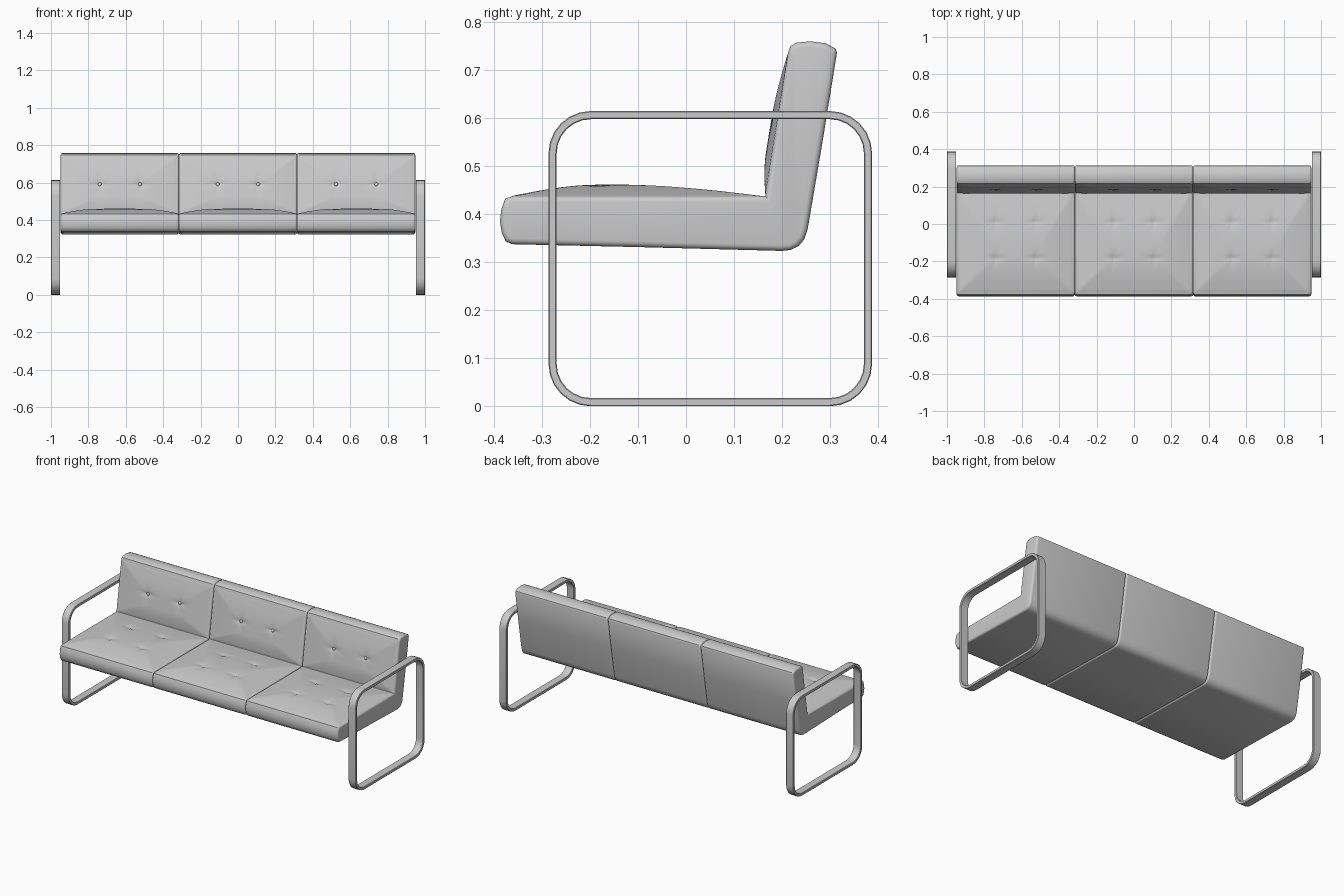
import bpy, bmesh, math
from mathutils import Vector, Matrix

if "Cube" in bpy.data.objects:
    bpy.data.objects.remove(bpy.data.objects["Cube"])

grey = bpy.data.materials.new("light grey")
grey.diffuse_color = (0.6, 0.6, 0.6, 1)
grey.use_nodes = True
grey.node_tree.nodes["Principled BSDF"].inputs["Base Color"].default_value = grey.diffuse_color


def finish(name, bm, angle=40):
    bmesh.ops.recalc_face_normals(bm, faces=bm.faces)
    mesh = bpy.data.meshes.new(name)
    bm.to_mesh(mesh)
    bm.free()
    ob = bpy.data.objects.new(name, mesh)
    bpy.context.collection.objects.link(ob)
    mesh.materials.append(grey)
    bpy.ops.object.select_all(action='DESELECT')
    ob.select_set(True)
    bpy.context.view_layer.objects.active = ob
    bpy.ops.object.shade_smooth_by_angle(angle=math.radians(angle))
    return ob


def rounded_rect(y0, y1, z0, z1, r, n=6):
    pts = []
    corners = [(y1 - r, z1 - r), (y0 + r, z1 - r), (y0 + r, z0 + r), (y1 - r, z0 + r)]
    for k, (cy, cz) in enumerate(corners):
        for i in range(n + 1):
            a = math.pi / 2 * (k + i / n)
            pts.append((cy + r * math.cos(a), cz + r * math.sin(a)))
    return pts


def side_frame(name, x0, x1):
    # flat bar bent into a rounded rectangular loop
    t = 0.017
    outer = rounded_rect(-0.286, 0.387, 0, 0.614, 0.088)
    inner = rounded_rect(-0.286 + t, 0.387 - t, t, 0.614 - t, 0.088 - t)
    bm = bmesh.new()
    rings = [[bm.verts.new((x, y, z)) for y, z in loop]
             for x, loop in ((x0, outer), (x1, outer), (x1, inner), (x0, inner))]
    n = len(outer)
    for k in range(4):
        a, b = rings[k], rings[(k + 1) % 4]
        for i in range(n):
            j = (i + 1) % n
            bm.faces.new((a[i], a[j], b[j], b[i]))
    ob = finish(name, bm)
    bev = ob.modifiers.new("soft edges", 'BEVEL')
    bev.width = 0.002
    bev.segments = 1
    bev.limit_method = 'ANGLE'
    bev.angle_limit = math.radians(50)


# L-shaped cushion outline (y, z), counter-clockwise
OUTLINE = [(-0.362, 0.337), (-0.1, 0.331), (0.2, 0.323), (0.218, 0.325), (0.234, 0.333),
           (0.246, 0.347), (0.253, 0.368), (0.284, 0.55), (0.314, 0.735), (0.311, 0.744),
           (0.29, 0.755), (0.258, 0.759), (0.23, 0.756), (0.217, 0.749), (0.212, 0.735),
           (0.165, 0.437), (-0.1, 0.437), (-0.36, 0.437), (-0.376, 0.432), (-0.384, 0.41),
           (-0.387, 0.385), (-0.383, 0.36), (-0.375, 0.343)]
WIDTH = 0.632


def inset(points, d):
    res, n = [], len(points)
    for i in range(n):
        p, a, b = (Vector(points[k]) for k in (i, i - 1, (i + 1) % n))
        e1, e2 = (p - a).normalized(), (b - p).normalized()
        n1, n2 = Vector((-e1.y, e1.x)), Vector((-e2.y, e2.x))
        res.append(p + (n1 + n2) * d / (1 + n1.dot(n2)))
    return res


def cushion_body(name, cx):
    r, h = 0.012, WIDTH / 2
    arc = [math.pi / 2 * i / 4 for i in range(5)]
    sections = [(-h + r * (1 - math.sin(a)), r * (1 - math.cos(a))) for a in reversed(arc)]
    sections = [(-h + r * (1 - math.cos(a)), r * (1 - math.sin(a))) for a in arc]
    sections += [(-x, d) for x, d in reversed(sections)]
    bm = bmesh.new()
    rings = [[bm.verts.new((cx + x, p.x, p.y)) for p in inset(OUTLINE, d)] for x, d in sections]
    n = len(OUTLINE)
    for a, b in zip(rings, rings[1:]):
        for i in range(n):
            j = (i + 1) % n
            bm.faces.new((a[i], a[j], b[j], b[i]))
    bm.faces.new(rings[0])
    bm.faces.new(rings[-1])
    bmesh.ops.triangulate(bm, faces=[f for f in bm.faces if len(f.verts) > 4])
    finish(name, bm)


def pad(name, cx, start, end, height, tufts, ramps, depth):
    # puffed, tufted skin between two (y, z) points, bulging along its normal
    nu, nv = 64, 56
    s, e = Vector((0, *start)), Vector((0, *end))
    along = e - s
    length = along.length
    up = Vector((1, 0, 0)).cross(along).normalized()
    w = WIDTH - 0.016

    def lift(x, v):
        side = (w / 2 - abs(x)) / 0.2
        t = max(0, min(1, side, v / ramps[0], (1 - v) / ramps[1]))
        z = height * math.sin(t * math.pi / 2) - 0.002 * (t < 1e-6)
        for tx, tv in tufts:
            dx, dy = x - tx, (v - tv) * length
            d = math.hypot(dx, dy)
            star = 1 + 0.35 * math.cos(4 * math.atan2(dy, dx))
            z -= depth * math.exp(-d / (0.016 * star))
        return z

    bm = bmesh.new()
    g = [[bm.verts.new(Vector((cx + x, 0, 0)) + s + along * v + up * lift(x, v))
          for x in ((i / nu - 0.5) * w for i in range(nu + 1))]
         for v in (j / nv for j in range(nv + 1))]
    for j in range(nv):
        for i in range(nu):
            bm.faces.new((g[j][i], g[j][i + 1], g[j + 1][i + 1], g[j + 1][i]))
    finish(name, bm, 60)
    return [Vector((cx + x, 0, 0)) + s + along * v + up * (lift(x, v) + 0.004) for x, v in tufts], up


def button(name, pos, up):
    bm = bmesh.new()
    rot = up.to_track_quat('Z', 'Y').to_matrix().to_4x4()
    m = Matrix.Translation(pos) @ rot @ Matrix.Diagonal((1, 1, 0.5, 1))
    bmesh.ops.create_uvsphere(bm, u_segments=12, v_segments=8, radius=0.01, matrix=m)
    finish(name, bm)


# side frames
side_frame("left_frame", -1.0, -0.951)
side_frame("right_frame", 0.951, 1.0)

# three tufted cushions
B = 0.108
for k, label in enumerate(("left", "middle", "right")):
    cx = (k - 1) * WIDTH
    cushion_body(label + "_cushion", cx)
    pad(label + "_seat_pad", cx, (-0.368, 0.436), (0.168, 0.436), 0.025,
        [(sx * B, v) for sx in (-1, 1) for v in (0.346, 0.706)], (0.36, 0.6), 0.014)
    spots, up = pad(label + "_back_pad", cx, (0.165, 0.437), (0.213, 0.738), 0.013,
                    [(-B, 0.51), (B, 0.51)], (0.3, 0.5), 0.012)
    for i, p in enumerate(spots):
        button(f"{label}_back_button_{i + 1}", p, up)
